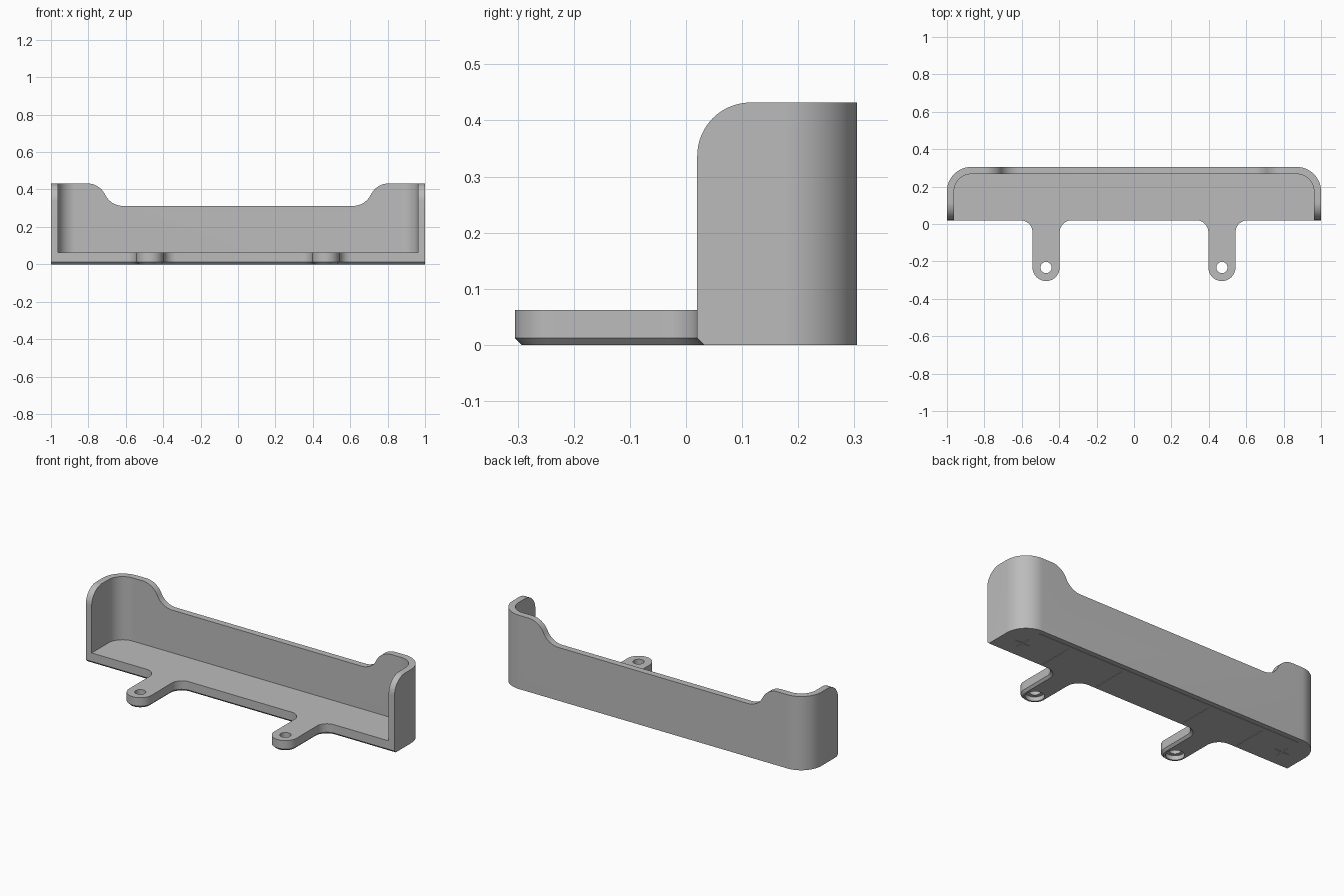
import bpy, bmesh
from math import cos, sin, radians

if "Cube" in bpy.data.objects:
    bpy.data.objects.remove(bpy.data.objects["Cube"])

FRONT, BACK, FLOOR, TOP = 0.02, 0.305, 0.062, 0.432
WALL, CORNER, TAB_X, TAB_R, FILLET = 0.038, 0.13, 0.47, 0.0725, 0.065
HOLE_Y = -0.305 + TAB_R


def arc(cx, cy, r, a0, a1, n=12):
    angles = [radians(a0 + (a1 - a0) * i / n) for i in range(n + 1)]
    return [(cx + r * cos(a), cy + r * sin(a)) for a in angles]


def mirrored(half):
    """Close a half profile by mirroring it across the first axis."""
    return half + [(-a, b) for a, b in reversed(half)]


def prism(name, points, axis, lo, hi):
    """Extrude a 2D profile along x, y or z."""
    place = {"x": lambda a, b, h: (h, a, b),
             "y": lambda a, b, h: (a, h, b),
             "z": lambda a, b, h: (a, b, h)}[axis]
    bm = bmesh.new()
    low = [bm.verts.new(place(a, b, lo)) for a, b in points]
    high = [bm.verts.new(place(a, b, hi)) for a, b in points]
    bm.faces.new(low)
    bm.faces.new(high)
    for i in range(len(points)):
        j = (i + 1) % len(points)
        bm.faces.new((low[i], low[j], high[j], high[i]))
    bmesh.ops.recalc_face_normals(bm, faces=bm.faces)
    mesh = bpy.data.meshes.new(name)
    bm.to_mesh(mesh)
    bm.free()
    obj = bpy.data.objects.new(name, mesh)
    bpy.context.collection.objects.link(obj)
    return obj


def cut(target, cutter):
    cutter.hide_render = True
    mod = target.modifiers.new("cut", "BOOLEAN")
    mod.operation, mod.solver, mod.object = "DIFFERENCE", "EXACT", cutter
    bpy.context.view_layer.objects.active = target
    bpy.ops.object.modifier_apply(modifier=mod.name)
    bpy.data.objects.remove(cutter)


def slot(x, y, sx, sy):
    """Shallow hairline groove in the underside."""
    box = [(x - sx, y - sy), (x + sx, y - sy), (x + sx, y + sy), (x - sx, y + sy)]
    cut(tray, prism("groove", box, "z", -0.1, 0.006))


# Tray outline with rounded back corners and two filleted tabs
half = arc(TAB_X - TAB_R - FILLET, FRONT - FILLET, FILLET, 90, 0)
half += arc(TAB_X, HOLE_Y, TAB_R, 180, 360, 24)
half += arc(TAB_X + TAB_R + FILLET, FRONT - FILLET, FILLET, 180, 90)
half += [(1, FRONT)] + arc(1 - CORNER, BACK - CORNER, CORNER, 0, 90, 16)
tray = prism("wall_tray", mirrored(half), "z", 0, TOP)

# Chamfer along the lower front edge and around the tabs
bm = bmesh.new()
bm.from_mesh(tray.data)
edges = [e for e in bm.edges
         if all(v.co.z < 0.001 and v.co.y < FRONT + 0.001 for v in e.verts)]
bmesh.ops.bevel(bm, geom=edges, offset=0.0125, segments=1, affect="EDGES")
bm.to_mesh(tray.data)
bm.free()

# Open-fronted cavity above the floor
r = CORNER - WALL
inner = [(1 - WALL, -0.6)] + arc(1 - CORNER, BACK - CORNER, r, 0, 90, 16)
cut(tray, prism("cavity", mirrored(inner), "z", FLOOR, 0.8))

# Rounded front top corners of the end walls
R = 0.095
corner = [(-0.1, TOP - R)] + arc(FRONT + R, TOP - R, R, 180, 90, 16)
corner += [(FRONT + R, 0.6), (-0.1, 0.6)]
cut(tray, prism("corner_cutter", corner, "x", -1.2, 1.2))

# Lowered back wall with S-shaped shoulders
S = 0.105
dip = arc(0.615, 0.312 + S, S, -90, -25.5) + arc(0.805, TOP - S, S, 154.5, 90)[1:]
dip += [(0.805, 0.7)]
cut(tray, prism("dip_cutter", mirrored(dip), "y", 0.2, 0.5))

# Screw holes, counterbores and underside grooves
for side in (-1, 1):
    for radius, depth in ((0.03, 0.2), (0.05, 0.025)):
        ring = arc(side * TAB_X, HOLE_Y, radius, 0, 360, 32)[:-1]
        cut(tray, prism("screw_cutter", ring, "z", -0.1, depth))
    slot(side * 0.87, 0.146, 0.045, 0.002)
    slot(side * 0.87, 0.146, 0.002, 0.045)
    for x in (0.29, 0.65):
        slot(side * x, 0.15, 0.0015, 0.1)
slot(0, 0.275, 0.87, 0.0015)

# Plain grey plastic
grey = bpy.data.materials.new("grey plastic")
grey.use_nodes = True
colour = (0.5, 0.5, 0.5, 1)
grey.diffuse_color = colour
grey.node_tree.nodes["Principled BSDF"].inputs["Base Color"].default_value = colour
tray.data.materials.clear()
tray.data.materials.append(grey)
for face in tray.data.polygons:
    face.material_index = 0

bpy.ops.object.select_all(action="DESELECT")
tray.select_set(True)
bpy.context.view_layer.objects.active = tray
bpy.ops.object.shade_smooth_by_angle(angle=radians(30))
